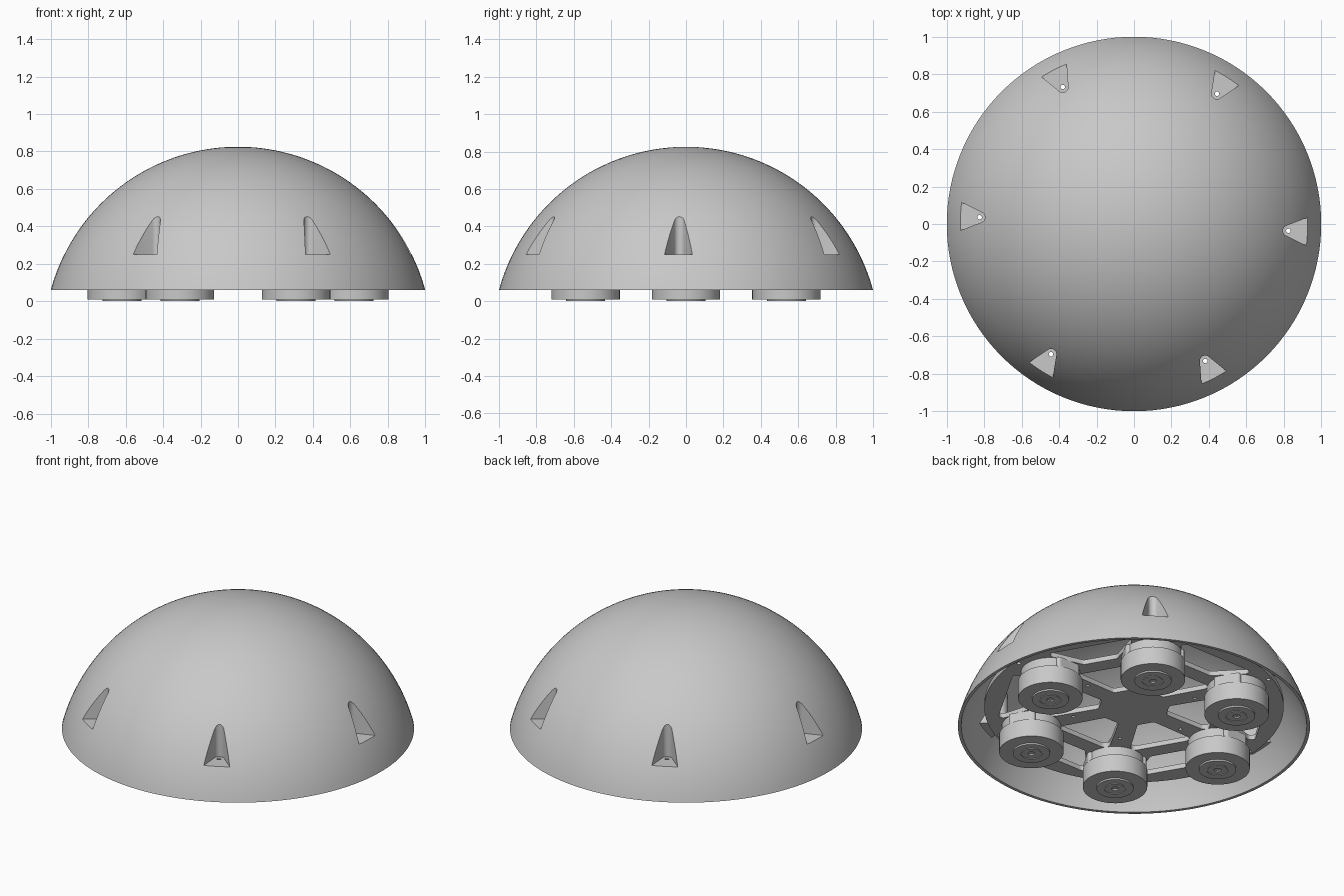
import bpy, bmesh, math
from mathutils import Matrix

if "Cube" in bpy.data.objects:
    bpy.data.objects.remove(bpy.data.objects["Cube"])

GREY = bpy.data.materials.new("plain grey")
GREY.use_nodes = True
GREY.diffuse_color = (0.58, 0.58, 0.58, 1)
GREY.node_tree.nodes["Principled BSDF"].inputs["Base Color"].default_value = GREY.diffuse_color

SPHERE_R, SPHERE_Z, RIM_Z = 1.036, -0.211, 0.06
NOTCH_TURN = -2.5


def make(name, bm):
    bmesh.ops.recalc_face_normals(bm, faces=bm.faces)
    mesh = bpy.data.meshes.new(name)
    bm.to_mesh(mesh)
    bm.free()
    mesh.materials.append(GREY)
    obj = bpy.data.objects.new(name, mesh)
    bpy.context.collection.objects.link(obj)
    return obj


def smooth(obj):
    bpy.ops.object.select_all(action="DESELECT")
    obj.select_set(True)
    bpy.context.view_layer.objects.active = obj
    bpy.ops.object.shade_smooth_by_angle(angle=math.radians(30))


def revolve(name, profile, steps=64, closed=False):
    """Lathe a list of (radius, height) around z."""
    bm = bmesh.new()
    verts = [bm.verts.new((r, 0, z)) for r, z in profile]
    edges = [bm.edges.new(pair) for pair in zip(verts, verts[1:])]
    if closed:
        edges.append(bm.edges.new((verts[-1], verts[0])))
    bmesh.ops.spin(bm, geom=verts + edges, cent=(0, 0, 0), axis=(0, 0, 1),
                   angle=math.tau, steps=steps)
    bmesh.ops.remove_doubles(bm, verts=bm.verts, dist=1e-4)
    return make(name, bm)


def six_prisms(name, corners, z0, z1, turn):
    """Six upright prisms, each the hull of (radial, sideways, radius) circles."""
    bm = bmesh.new()
    for k in range(6):
        points = []
        for u, t, r in corners:
            for i in range(24):
                a = math.tau * i / 24
                x, y = u + r * math.cos(a), t + r * math.sin(a)
                points += [bm.verts.new((x, y, z)) for z in (z0, z1)]
        hull = bmesh.ops.convex_hull(bm, input=points)
        spare = {g for g in hull["geom_interior"] + hull["geom_unused"]
                 if isinstance(g, bmesh.types.BMVert)}
        bmesh.ops.delete(bm, geom=list(spare), context="VERTS")
        kept = [v for v in points if v.is_valid]
        bmesh.ops.rotate(bm, verts=kept, cent=(0, 0, 0),
                         matrix=Matrix.Rotation(math.radians(turn + 60 * k), 3, "Z"))
    bmesh.ops.dissolve_limit(bm, angle_limit=0.01, verts=bm.verts, edges=bm.edges)
    return make(name, bm)


def boolean(obj, tool, operation):
    mod = obj.modifiers.new(operation, "BOOLEAN")
    mod.operation, mod.object, mod.solver = operation, tool, "EXACT"
    bpy.ops.object.select_all(action="DESELECT")
    obj.select_set(True)
    bpy.context.view_layer.objects.active = obj
    bpy.ops.object.modifier_apply(modifier=mod.name)
    bpy.data.objects.remove(tool)


def arc(radius, count=40):
    """Sphere profile from the apex down to the rim."""
    end = math.acos((RIM_Z - SPHERE_Z) / radius)
    return [(radius * math.sin(end * i / count), SPHERE_Z + radius * math.cos(end * i / count))
            for i in range(count + 1)]


# Thin dome shell
dome = revolve("dome_shell", arc(SPHERE_R) + arc(SPHERE_R - 0.018)[::-1], 128)

# Walls of the six recessed pockets, trimmed to the dome
walls = six_prisms("pocket_walls", [(0.825, 0, 0.045), (1.1, 0.15, 0.02), (1.1, -0.15, 0.02)],
                   0.232, 0.6, NOTCH_TURN)
boolean(walls, revolve("trim", arc(SPHERE_R - 0.006) + [(0, RIM_Z)], 128), "INTERSECT")
boolean(dome, walls, "UNION")

# Open the pockets outwards and drill their floors
boolean(dome, six_prisms("pocket_cut", [(0.825, 0, 0.029), (1.1, 0.14, 0.01), (1.1, -0.14, 0.01)],
                         0.25, 0.8, NOTCH_TURN), "DIFFERENCE")
boolean(dome, six_prisms("pocket_drill", [(0.825, 0, 0.012)], 0.15, 0.3, NOTCH_TURN), "DIFFERENCE")
smooth(dome)

# Round chassis plate with spoke-shaped windows and screw holes
plate = revolve("chassis_plate", [(0, 0.18), (0.85, 0.18), (0.85, 0.21), (0, 0.21)], 96)
windows = [
    ([(0.22, 0.035, 0.025), (0.22, -0.035, 0.025), (0.43, 0.145, 0.03), (0.43, -0.145, 0.03)], 30),
    ([(0.58, 0.09, 0.025), (0.58, -0.09, 0.025), (0.715, 0.22, 0.025), (0.715, -0.22, 0.025)], 30),
    ([(0.825, 0, 0.012)], NOTCH_TURN),
    ([(0.36, 0, 0.01)], 3),
]
for corners, turn in windows:
    boolean(plate, six_prisms("window_cut", corners, 0.1, 0.3, turn), "DIFFERENCE")
smooth(plate)

# Wheels: tyre, raised ringed hub, and a narrower mount up to the plate
wheel_profile = [(0, 0.008), (0.02, 0.008), (0.02, 0), (0.055, 0), (0.055, 0.004), (0.062, 0.004),
                 (0.062, 0), (0.105, 0), (0.105, 0.01), (0.183, 0.01), (0.183, 0.12),
                 (0.168, 0.12), (0.168, 0.18), (0, 0.18)]
wheel = revolve("wheel_1", wheel_profile)
smooth(wheel)
for k in range(6):
    part = wheel
    if k:
        part = wheel.copy()
        part.name = f"wheel_{k + 1}"
        bpy.context.collection.objects.link(part)
    a = math.radians(60 * k)
    part.location = (0.62 * math.cos(a), 0.62 * math.sin(a), 0)
    part.rotation_euler.z = a

# Side clamps on the wheel mounts
for side, label in ((1, "left"), (-1, "right")):
    six_prisms(f"{label}_mount_clamps",
               [(0.56, side * 0.15, 0.02), (0.68, side * 0.15, 0.02)], 0.121, 0.181, 0)
